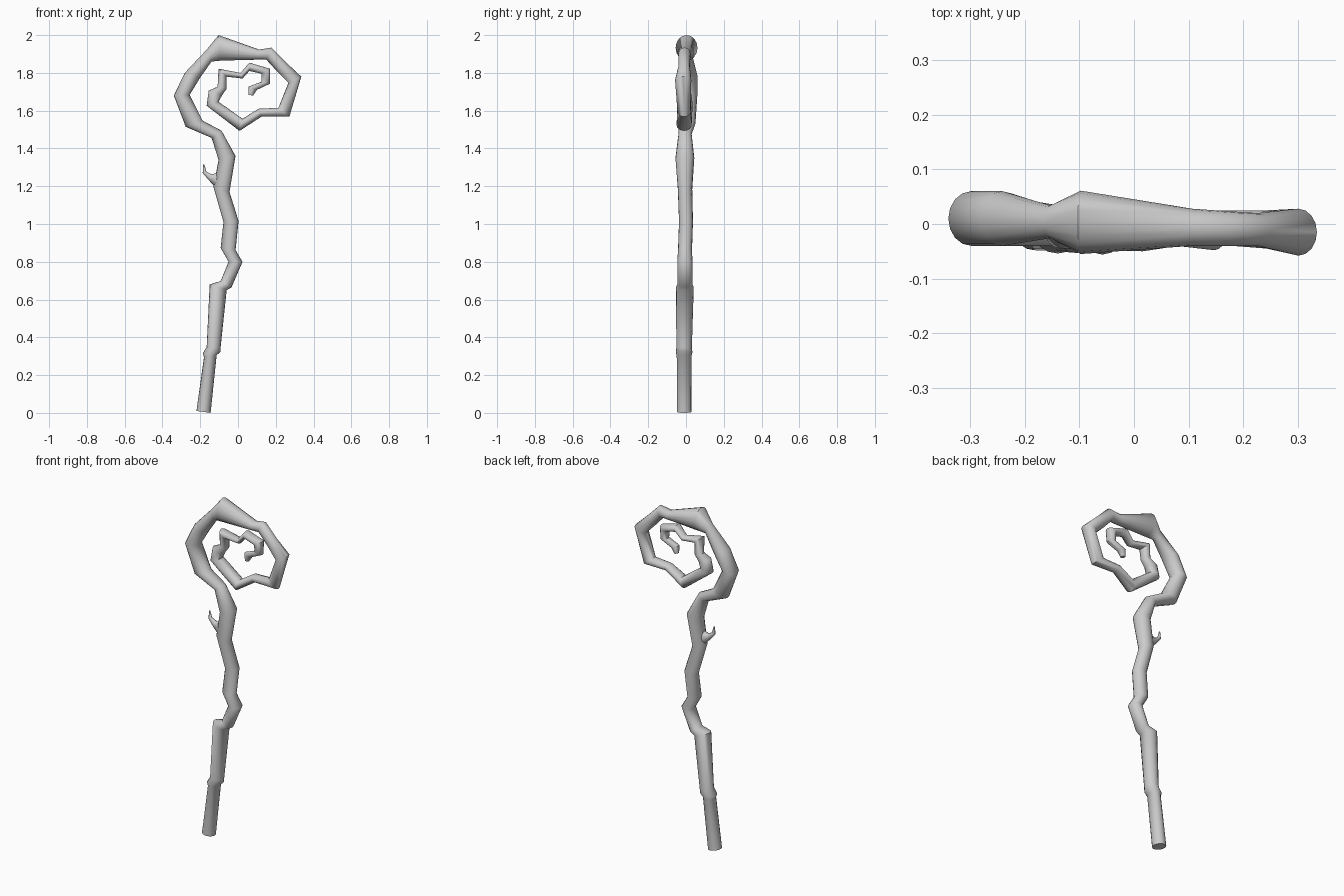
import bpy, bmesh, math
from mathutils import Vector

cube = bpy.data.objects.get("Cube")
if cube:
    bpy.data.objects.remove(cube, do_unlink=True)

grey = bpy.data.materials.new("plain grey")
grey.use_nodes = True
grey.diffuse_color = (0.6, 0.6, 0.6, 1)
grey.node_tree.nodes["Principled BSDF"].inputs["Base Color"].default_value = (0.6, 0.6, 0.6, 1)

SIDES = 16


def sweep(name, rings, sides=SIDES):
    """Skin elliptical rings: outer edge x, z, inner edge x, z, centre y, depth radius."""
    bm = bmesh.new()
    loops = []
    for xo, zo, xi, zi, y, ry in rings:
        outer, inner = Vector((xo, y, zo)), Vector((xi, y, zi))
        centre, half = (outer + inner) / 2, (outer - inner) / 2
        loop = []
        for i in range(sides):
            a = 2 * math.pi * i / sides
            loop.append(bm.verts.new(centre + half * math.cos(a) + Vector((0, ry * math.sin(a), 0))))
        loops.append(loop)
    for a, b in zip(loops, loops[1:]):
        for i in range(sides):
            j = (i + 1) % sides
            bm.faces.new((a[i], a[j], b[j], b[i]))
    bm.faces.new(loops[0][::-1])
    bm.faces.new(loops[-1])
    bmesh.ops.recalc_face_normals(bm, faces=bm.faces)
    mesh = bpy.data.meshes.new(name)
    bm.to_mesh(mesh)
    bm.free()
    mesh.materials.append(grey)
    obj = bpy.data.objects.new(name, mesh)
    bpy.context.collection.objects.link(obj)
    bpy.ops.object.select_all(action='DESELECT')
    obj.select_set(True)
    bpy.context.view_layer.objects.active = obj
    bpy.ops.object.shade_smooth_by_angle(angle=math.radians(60))
    return obj


# Straight lower handle with a knot
handle = [
    (-.22, .01, -.145, .0, -.01, .038),
    (-.18, .295, -.113, .305, -.01, .039),
    (-.187, .315, -.092, .325, -.01, .044),
    (-.166, .347, -.092, .347, -.01, .041),
    (-.15, .68, -.06, .65, -.006, .047),
]
# Crooked middle branch
branch = [
    (-.092, .698, -.034, .665, -.006, .040),
    (-.05, .80, .024, .80, -.006, .040),
    (-.092, .873, -.013, .862, -.005, .037),
    (-.077, 1.01, .003, 1.016, 0, .037),
    (-.13, 1.196, -.045, 1.17, -.005, .038),
    (-.103, 1.34, -.013, 1.36, -.006, .050),
    (-.14, 1.456, -.087, 1.494, -.005, .035),
]
# Large hook
hook = [
    (-.277, 1.515, -.187, 1.547, .005, .045),
    (-.34, 1.68, -.256, 1.684, .01, .050),
    (-.282, 1.80, -.20, 1.775, .01, .050),
    (-.166, 1.923, -.14, 1.86, .004, .030),
    (-.103, 2.0, -.092, 1.865, .003, .058),
    (.113, 1.923, .10, 1.87, -.006, .034),
    (.177, 1.934, .15, 1.87, -.008, .032),
    (.25, 1.86, .203, 1.812, -.01, .030),
    (.335, 1.78, .267, 1.748, -.015, .043),
]
# Thin inner curl
curl = [
    (.272, 1.568, .214, 1.615, -.01, .035),
    (.124, 1.568, .108, 1.61, -.005, .030),
    (.008, 1.493, .024, 1.557, -.01, .040),
    (-.166, 1.626, -.103, 1.647, -.005, .040),
    (-.155, 1.706, -.085, 1.68, -.005, .032),
    (-.108, 1.727, -.06, 1.716, -.005, .028),
    (-.103, 1.822, -.06, 1.78, -.01, .034),
    (.013, 1.80, .024, 1.77, -.01, .026),
    (.06, 1.854, .06, 1.81, -.008, .030),
    (.17, 1.822, .124, 1.796, -.015, .033),
    (.17, 1.743, .124, 1.753, -.012, .025),
    (.10, 1.71, .055, 1.727, -.01, .022),
    (.08, 1.68, .055, 1.684, -.01, .015),
]
sweep("twisted_staff", handle + branch + hook + curl)

# Small side thorn
sweep("thorn", [
    (-.105, 1.18, -.09, 1.28, -.005, .028),
    (-.155, 1.232, -.138, 1.262, -.005, .018),
    (-.187, 1.27, -.168, 1.278, -.005, .011),
    (-.184, 1.315, -.178, 1.315, -.005, .003),
], sides=10)
